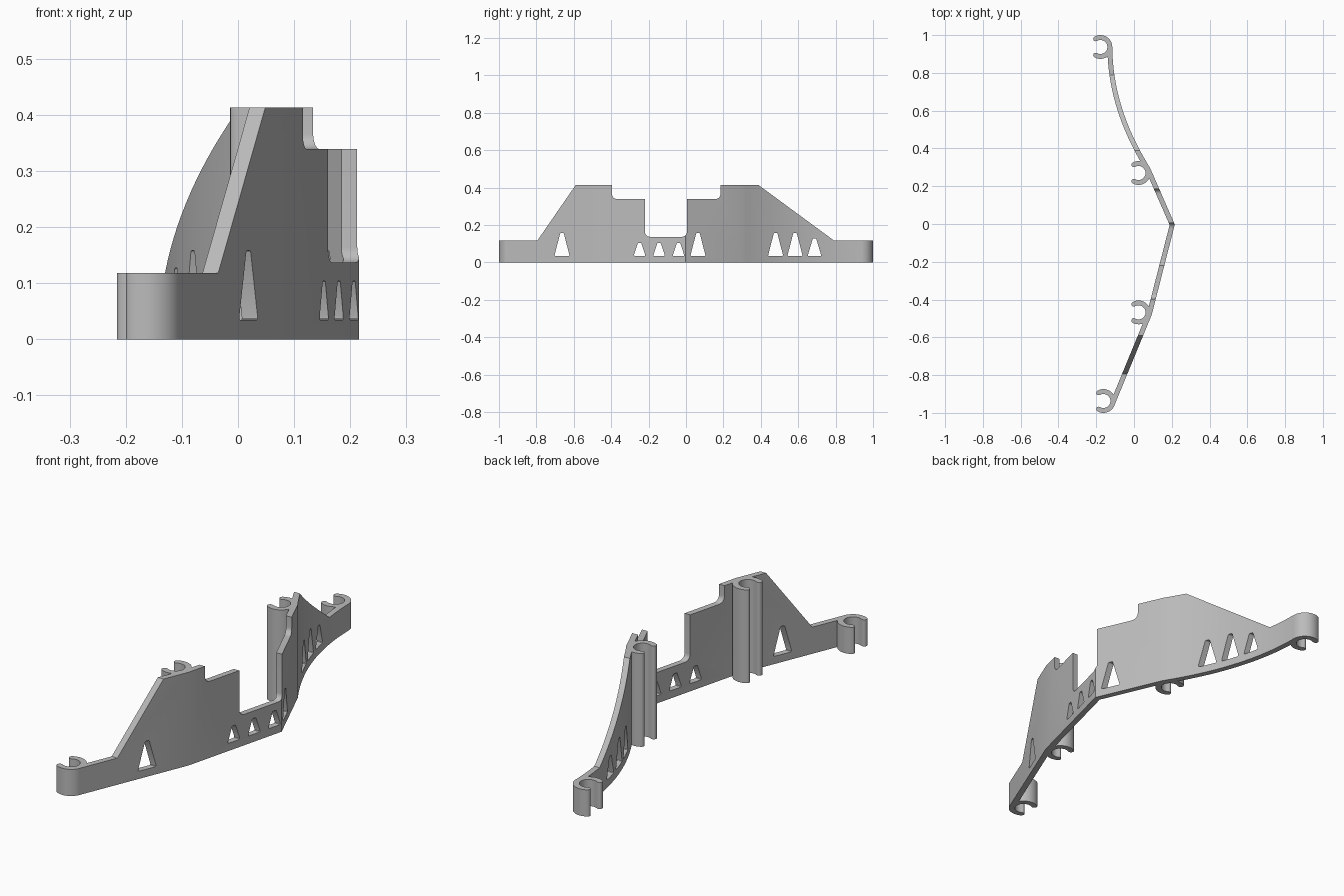
import bpy, bmesh, math
from mathutils import Vector

if "Cube" in bpy.data.objects:
    bpy.data.objects.remove(bpy.data.objects["Cube"])

grey = bpy.data.materials.new("plain grey")
grey.diffuse_color = (0.5, 0.5, 0.5, 1)
grey.use_nodes = True
grey.node_tree.nodes["Principled BSDF"].inputs["Base Color"].default_value = grey.diffuse_color
T = 0.026      # wall thickness
H = 0.413      # full height
LOW = 0.118    # height of the low ends


def prism(name, outlines, to3d, lo, hi):
    """Extrude closed 2D outlines between two levels."""
    bm = bmesh.new()
    for pts in outlines:
        a = [bm.verts.new(to3d(u, v, lo)) for u, v in pts]
        b = [bm.verts.new(to3d(u, v, hi)) for u, v in pts]
        bm.faces.new(a[::-1])
        bm.faces.new(b)
        for i in range(len(pts)):
            j = (i + 1) % len(pts)
            bm.faces.new((a[i], a[j], b[j], b[i]))
    bmesh.ops.recalc_face_normals(bm, faces=bm.faces)
    me = bpy.data.meshes.new(name)
    bm.to_mesh(me)
    bm.free()
    me.materials.append(grey)
    ob = bpy.data.objects.new(name, me)
    bpy.context.collection.objects.link(ob)
    return ob


def upright(u, v, w):
    return (u, v, w)


def sideways(u, v, w):
    return (w, u, v)


def rounded(pts, steps=6):
    """Round the corners of an outline of (u, v, radius) points."""
    out = []
    for i, (u, v, r) in enumerate(pts):
        p = Vector((u, v))
        if r == 0:
            out.append((u, v))
            continue
        d1 = (Vector(pts[i - 1][:2]) - p).normalized()
        d2 = (Vector(pts[(i + 1) % len(pts)][:2]) - p).normalized()
        half = d1.angle(d2) / 2
        c = p + (d1 + d2).normalized() * (r / math.sin(half))
        s = p + d1 * (r / math.tan(half)) - c
        e = p + d2 * (r / math.tan(half)) - c
        sweep = s.angle_signed(e)
        for k in range(steps + 1):
            t = -sweep * k / steps
            out.append((c.x + s.x * math.cos(t) - s.y * math.sin(t),
                        c.y + s.x * math.sin(t) + s.y * math.cos(t)))
    return out


def smooth(ob):
    bpy.ops.object.select_all(action='DESELECT')
    bpy.context.view_layer.objects.active = ob
    ob.select_set(True)
    bpy.ops.object.shade_smooth_by_angle(angle=math.radians(20))


def cut(ob, cutter, op):
    m = ob.modifiers.new(op, 'BOOLEAN')
    m.object, m.operation, m.solver = cutter, op, 'EXACT'
    bpy.context.view_layer.update()
    dg = bpy.context.evaluated_depsgraph_get()
    me = bpy.data.meshes.new_from_object(ob.evaluated_get(dg))
    ob.modifiers.clear()
    ob.data = me
    bpy.data.objects.remove(cutter)


# Wall plan: outer line, straight runs followed by a swept curve
outer = [Vector(p) for p in [(-0.104, -0.961), (0.094, -0.48), (0.216, -0.003), (0.085, 0.297)]]
ctrl = [Vector(p) for p in [(0.085, 0.297), (-0.035, 0.49), (-0.113, 0.7), (-0.115, 0.937)]]
for k in range(1, 25):
    t = k / 24
    s = 1 - t
    outer.append(ctrl[0] * s**3 + ctrl[1] * 3 * s * s * t + ctrl[2] * 3 * s * t * t + ctrl[3] * t**3)

inner = []
for i, p in enumerate(outer):
    d1 = (p - outer[max(i - 1, 0)]).normalized()
    d2 = (outer[min(i + 1, len(outer) - 1)] - p).normalized()
    n1, n2 = Vector((-d1.y, d1.x)), Vector((-d2.y, d2.x))
    n = (n1 + n2).normalized()
    inner.append(p + n * (T / max(n.dot(n1), n.dot(n2))))
plan = [tuple(p) for p in outer + inner[::-1]]
wall = prism("wall", [plan], upright, 0, H)

# Wall elevation: sloped shoulders, steps and centre notch
R = 0.027
elevation = rounded([
    (-1.1, -0.1, 0), (1.1, -0.1, 0), (1.1, LOW, 0), (0.79, LOW, 0), (0.388, H + 0.0005, 0),
    (0.388, 0.5, 0), (0.185, 0.5, 0), (0.185, 0.339, R), (0.005, 0.339, 0), (0.005, 0.137, R),
    (-0.22, 0.137, R), (-0.22, 0.339, 0), (-0.396, 0.339, R), (-0.396, 0.5, 0),
    (-0.59, 0.5, 0), (-0.59, H + 0.0005, 0), (-0.794, LOW, 0), (-1.1, LOW, 0)])
cut(wall, prism("elevation cutter", [elevation], sideways, -0.5, 0.5), 'INTERSECT')

# Tapered windows: centre, base width, top height
windows = []
for y, w, top in [(-0.663, 0.082, 0.158), (-0.248, 0.064, 0.104), (-0.144, 0.064, 0.104),
                  (-0.04, 0.064, 0.104), (0.064, 0.082, 0.158), (0.479, 0.082, 0.158),
                  (0.583, 0.082, 0.158), (0.687, 0.074, 0.127)]:
    windows.append(rounded([(y - w / 2, 0.034, 0.005), (y + w / 2, 0.034, 0.005),
                            (y + 0.009, top, 0.005), (y - 0.009, top, 0.005)], 3))
cut(wall, prism("window cutter", windows, sideways, -0.5, 0.5), 'DIFFERENCE')
smooth(wall)


# Open ring clips with rounded tips
def clip(name, x, y, height, radius=0.063, half=math.radians(120)):
    mid, r = radius - T / 2, T / 2
    pts = []
    for k in range(33):
        a = -half + 2 * half * k / 32
        pts.append((x + radius * math.cos(a), y + radius * math.sin(a)))
    for k in range(1, 8):
        a = half + math.pi * k / 8
        pts.append((x + mid * math.cos(half) + r * math.cos(a), y + mid * math.sin(half) + r * math.sin(a)))
    for k in range(33):
        a = half - 2 * half * k / 32
        pts.append((x + (radius - T) * math.cos(a), y + (radius - T) * math.sin(a)))
    for k in range(1, 8):
        a = -half + math.pi + math.pi * k / 8
        pts.append((x + mid * math.cos(half) + r * math.cos(a), y - mid * math.sin(half) + r * math.sin(a)))
    smooth(prism(name, [pts], upright, 0, height))


clip("back_end_clip", -0.178, 0.937, LOW)
clip("back_tall_clip", 0.024, 0.27, H)
clip("front_tall_clip", 0.024, -0.468, H)
clip("front_end_clip", -0.162, -0.937, LOW)
